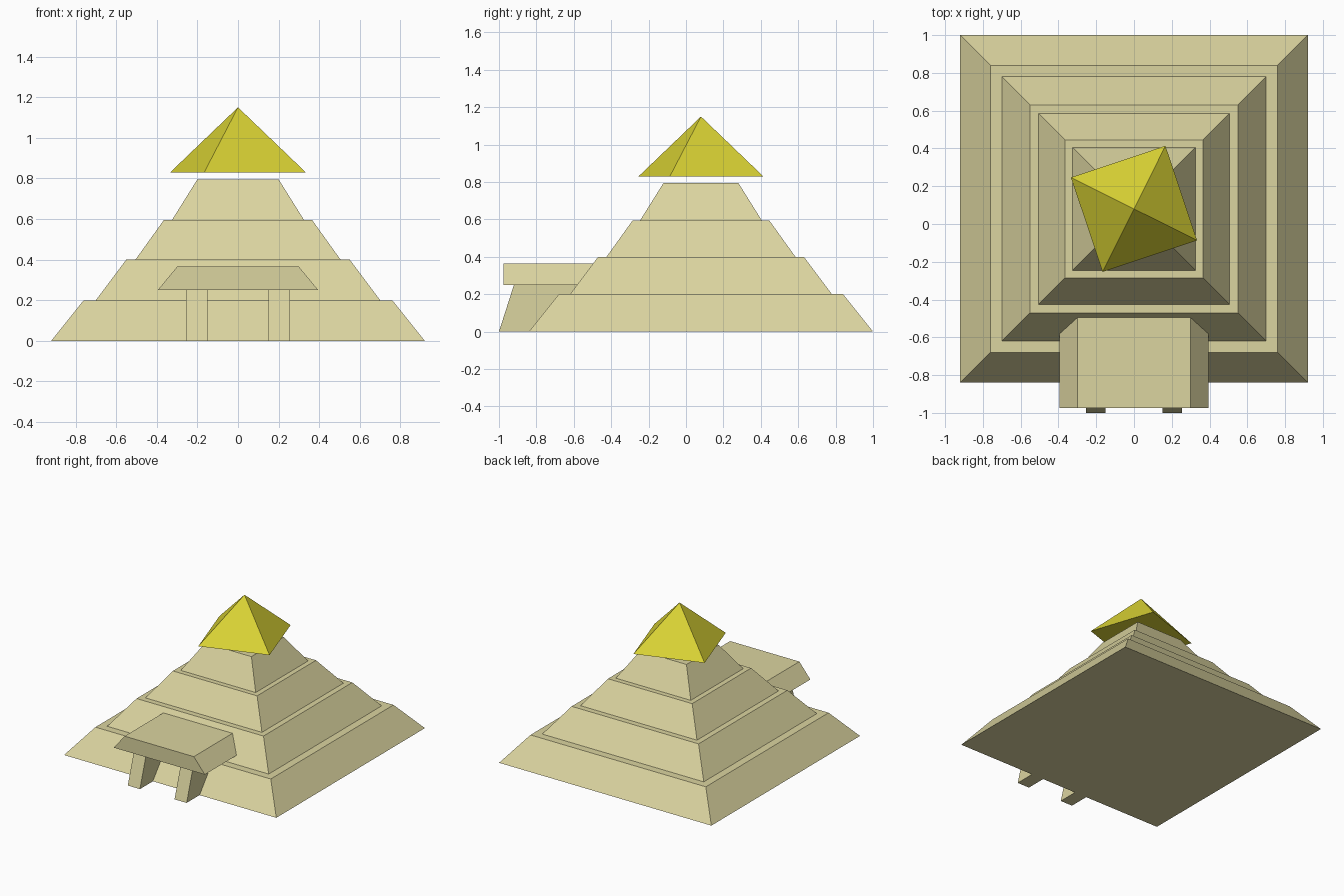
import bpy, math
from mathutils import Matrix

if "Cube" in bpy.data.objects:
    bpy.data.objects.remove(bpy.data.objects["Cube"])

CENTRE_Y = 0.08


def material(name, rgb):
    m = bpy.data.materials.new(name)
    m.diffuse_color = (*rgb, 1)
    m.use_nodes = True
    m.node_tree.nodes["Principled BSDF"].inputs["Base Color"].default_value = m.diffuse_color
    return m


stone = material("sandstone", (0.71, 0.66, 0.35))
gold = material("gold", (0.71, 0.66, 0.035))


def make_object(name, verts, faces, mat):
    mesh = bpy.data.meshes.new(name)
    mesh.from_pydata(verts, [], faces)
    mesh.materials.append(mat)
    ob = bpy.data.objects.new(name, mesh)
    bpy.context.collection.objects.link(ob)
    return ob


def square_loft(name, rings, mat):
    """Stack square rings given as (half width, z) and cap both ends."""
    verts = [(sx * h, sy * h, z) for h, z in rings
             for sx, sy in ((-1, -1), (1, -1), (1, 1), (-1, 1))]
    faces = [(3, 2, 1, 0)]
    for r in range(0, len(verts) - 4, 4):
        for i in range(4):
            j = (i + 1) % 4
            faces.append((r + i, r + j, r + 4 + j, r + 4 + i))
    n = len(verts)
    faces.append((n - 4, n - 3, n - 2, n - 1))
    ob = make_object(name, verts, faces, mat)
    ob.location.y = CENTRE_Y
    return ob


def prism(name, start, end, mat):
    """Join two matching counter-clockwise outlines, start facing outward."""
    n = len(start)
    faces = [tuple(range(n)), tuple(range(2 * n - 1, n - 1, -1))]
    for i in range(n):
        j = (i + 1) % n
        faces.append((j, i, n + i, n + j))
    return make_object(name, start + end, faces, mat)


# Stepped pyramid body
square_loft("stepped_pyramid", [
    (0.92, 0), (0.76, 0.2),
    (0.70, 0.2), (0.55, 0.4),
    (0.505, 0.4), (0.365, 0.595),
    (0.325, 0.595), (0.20, 0.795)], stone)

# Floating, twisted capstone
R, BASE, TOP = 0.373, 0.83, 1.15
corners = [Matrix.Rotation(math.radians(63.5 + 90 * i), 3, 'Z').col[0] * R
           for i in range(4)]
cap = make_object("capstone",
                  [(c.x, c.y, BASE) for c in corners] + [(0, 0, TOP)],
                  [(3, 2, 1, 0)] + [(i, (i + 1) % 4, 4) for i in range(4)], gold)
cap.location.y = CENTRE_Y

# Porch roof with sloped sides, running back into the pyramid
outline = [(-0.395, 0.25), (0.395, 0.25), (0.30, 0.365), (-0.30, 0.365)]
prism("porch_roof", [(x, -0.975, z) for x, z in outline],
      [(x, -0.485, z) for x, z in outline], stone)

# Porch walls with a leaning front edge
side = [(-1.0, 0), (-0.84, 0), (-0.56, 0.25), (-0.92, 0.25)]
for name, x0 in (("left_porch_wall", -0.255), ("right_porch_wall", 0.15)):
    prism(name, [(x0 + 0.105, y, z) for y, z in side],
          [(x0, y, z) for y, z in side], stone)
